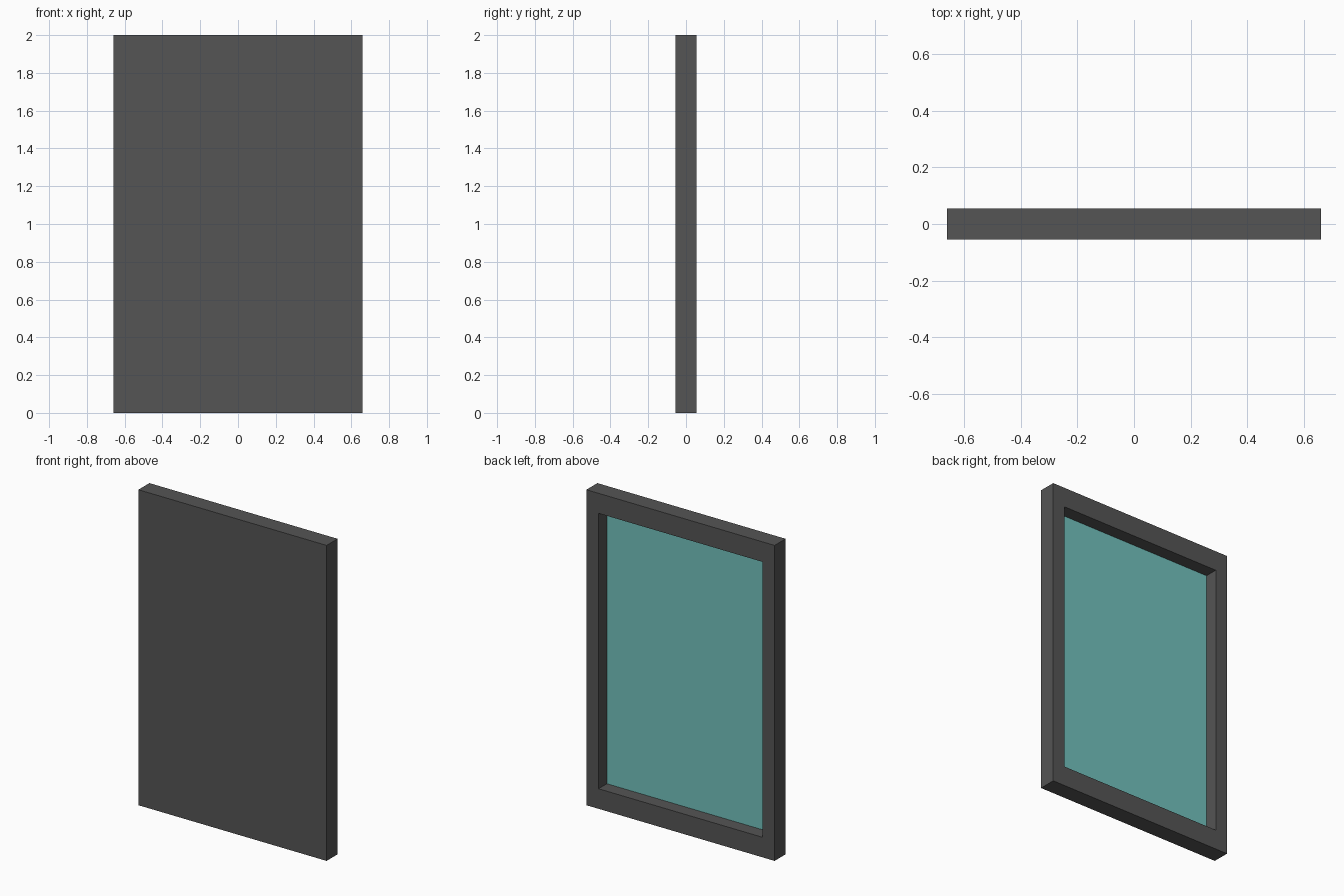
import bpy

if "Cube" in bpy.data.objects:
    bpy.data.objects.remove(bpy.data.objects["Cube"])

W, D, H = 1.32, 0.11, 2.0        # overall size
SIDE, RAIL = 0.085, 0.127        # border widths
PANE_Y = -0.029                  # visible pane surface, recessed from the back
PANE_T = 0.012


def material(name, rgb):
    m = bpy.data.materials.new(name)
    m.diffuse_color = (*rgb, 1)
    m.use_nodes = True
    m.node_tree.nodes["Principled BSDF"].inputs["Base Color"].default_value = m.diffuse_color
    return m


def box(name, lo, hi, mat):
    bpy.ops.mesh.primitive_cube_add(size=1, location=[(a + b) / 2 for a, b in zip(lo, hi)])
    o = bpy.context.object
    o.name = name
    o.scale = [b - a for a, b in zip(lo, hi)]
    bpy.ops.object.transform_apply(location=False, rotation=False, scale=True)
    o.data.materials.append(mat)
    return o


dark = material("dark_grey", (0.09, 0.09, 0.09))
teal = material("teal_glass", (0.17, 0.54, 0.51))

x, y = W / 2, D / 2
ix = x - SIDE

# Solid slab with a rectangular recess cut into its back
frame = box("frame", (-x, -y, 0), (x, y, H), dark)
cutter = box("recess_cutter", (-ix, PANE_Y - PANE_T, RAIL), (ix, y + 0.1, H - RAIL), dark)
cut = frame.modifiers.new("recess", 'BOOLEAN')
cut.operation = 'DIFFERENCE'
cut.solver = 'EXACT'
cut.object = cutter
bpy.context.view_layer.objects.active = frame
bpy.ops.object.modifier_apply(modifier=cut.name)
bpy.data.objects.remove(cutter, do_unlink=True)

# Glass pane on the floor of the recess
box("glass_pane", (-ix, PANE_Y - PANE_T, RAIL), (ix, PANE_Y, H - RAIL), teal)
